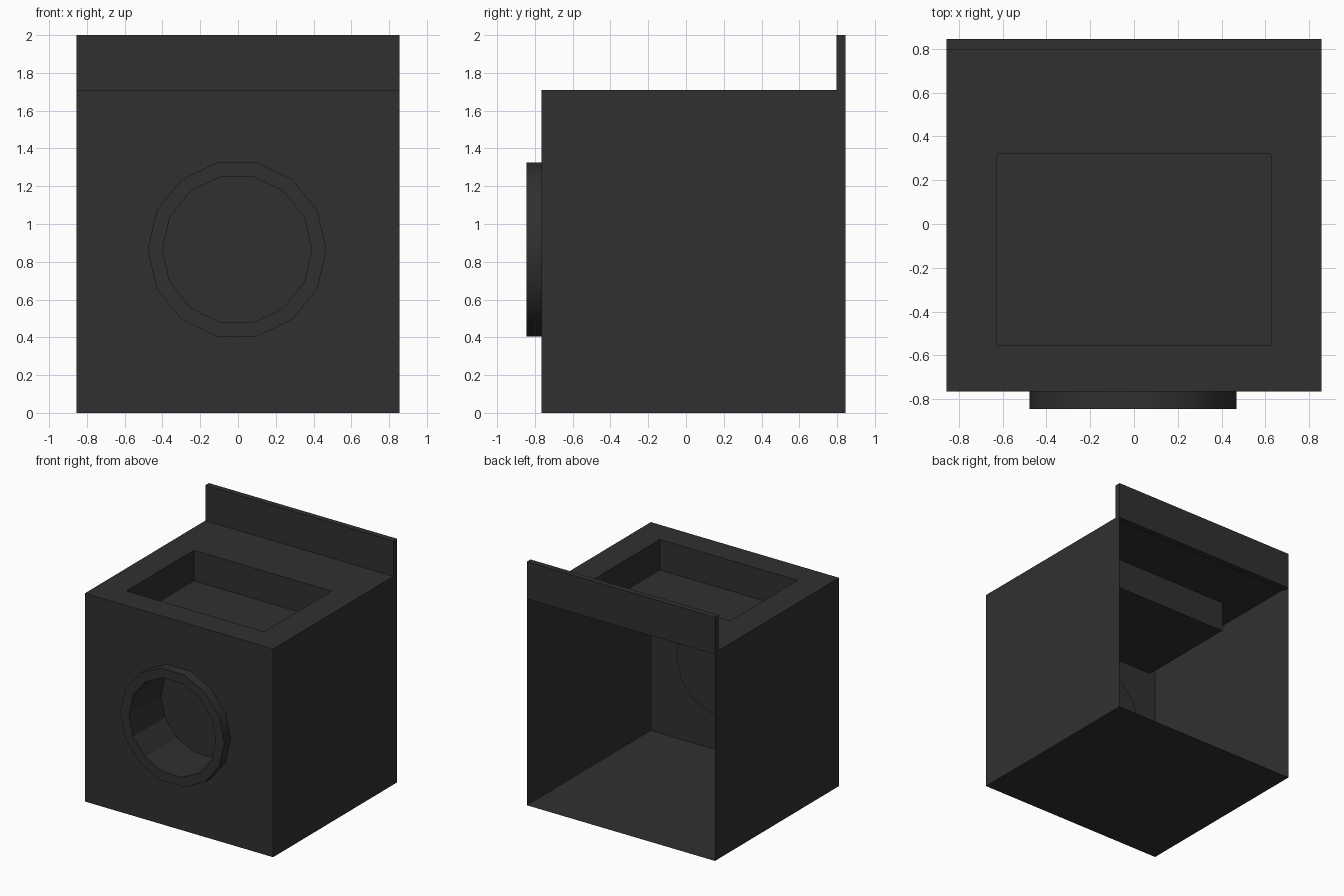
import bpy, bmesh, math

if "Cube" in bpy.data.objects:
    bpy.data.objects.remove(bpy.data.objects["Cube"])

W, Y0, Y1, H = 0.855, -0.765, 0.845, 1.71     # cabinet half width, front, back, height
CX, CZ, SIDES = -0.005, 0.865, 14             # door centre and facet count
R_OUT, R_IN = 0.473, 0.395

mat = bpy.data.materials.new("dark_grey")
mat.diffuse_color = (0.030, 0.030, 0.030, 1)
mat.use_nodes = True
mat.node_tree.nodes["Principled BSDF"].inputs["Base Color"].default_value = mat.diffuse_color


def finish(bm, name, smooth=False, flip=False):
    bmesh.ops.remove_doubles(bm, verts=bm.verts, dist=1e-5)
    bmesh.ops.recalc_face_normals(bm, faces=bm.faces)
    if flip:
        bmesh.ops.reverse_faces(bm, faces=bm.faces)
    me = bpy.data.meshes.new(name)
    bm.to_mesh(me)
    bm.free()
    me.materials.append(mat)
    ob = bpy.data.objects.new(name, me)
    bpy.context.collection.objects.link(ob)
    if smooth:
        bpy.context.view_layer.objects.active = ob
        ob.select_set(True)
        bpy.ops.object.shade_smooth_by_angle(angle=math.radians(30))
        ob.select_set(False)
    return ob


def circle(r, y):
    return [(CX + r * math.cos(2 * math.pi * i / SIDES), y,
             CZ + r * math.sin(2 * math.pi * i / SIDES)) for i in range(SIDES)]


def rect(x0, x1, y0, y1, z):
    return [(x0, y0, z), (x1, y0, z), (x1, y1, z), (x0, y1, z)]


def face(bm, pts):
    bm.faces.new([bm.verts.new(p) for p in pts])


def holed_face(bm, outer, inner, normal):
    edges = []
    for loop in (outer, inner):
        vs = [bm.verts.new(p) for p in loop]
        edges += [bm.edges.new((vs[i], vs[i - 1])) for i in range(len(vs))]
    bmesh.ops.triangle_fill(bm, edges=edges, use_beauty=True, normal=normal)


def skin(bm, loops, cap=False):
    rings = [[bm.verts.new(p) for p in l] for l in loops]
    for a, b in zip(rings, rings[1:]):
        for i in range(len(a)):
            bm.faces.new((a[i - 1], a[i], b[i], b[i - 1]))
    if cap:
        bm.faces.new(rings[-1])


# Cabinet: thin shell with open back, door hole and top hole
tray = (-0.625, 0.625, -0.553, 0.32)
bm = bmesh.new()
face(bm, rect(-W, W, Y0, Y1, 0))
for x in (-W, W):
    face(bm, [(x, Y0, 0), (x, Y1, 0), (x, Y1, H), (x, Y0, H)])
holed_face(bm, [(-W, Y0, 0), (W, Y0, 0), (W, Y0, H), (-W, Y0, H)],
           circle(R_IN, Y0), (0, -1, 0))
holed_face(bm, rect(-W, W, Y0, Y1, H), rect(*tray, H), (0, 0, 1))
finish(bm, "cabinet")

# Recessed tray in the top
bm = bmesh.new()
skin(bm, [rect(*tray, H), rect(*tray, H - 0.25)], cap=True)
finish(bm, "top_tray", flip=True)

# Raised door rim
bm = bmesh.new()
skin(bm, [circle(R_OUT, Y0), circle(R_OUT, -0.845), circle(R_IN, -0.845)])
finish(bm, "door_rim", smooth=True)

# Drum recess behind the door
bm = bmesh.new()
skin(bm, [circle(R_IN, -0.845), circle(R_IN, -0.43)], cap=True)
finish(bm, "drum_recess", flip=True)

# Upright back panel
bm = bmesh.new()
bmesh.ops.create_cube(bm, size=1)
for v in bm.verts:
    v.co = (v.co.x * 2 * W, 0.797 if v.co.y < 0 else Y1, 1.695 if v.co.z < 0 else 2.0)
finish(bm, "back_panel")
